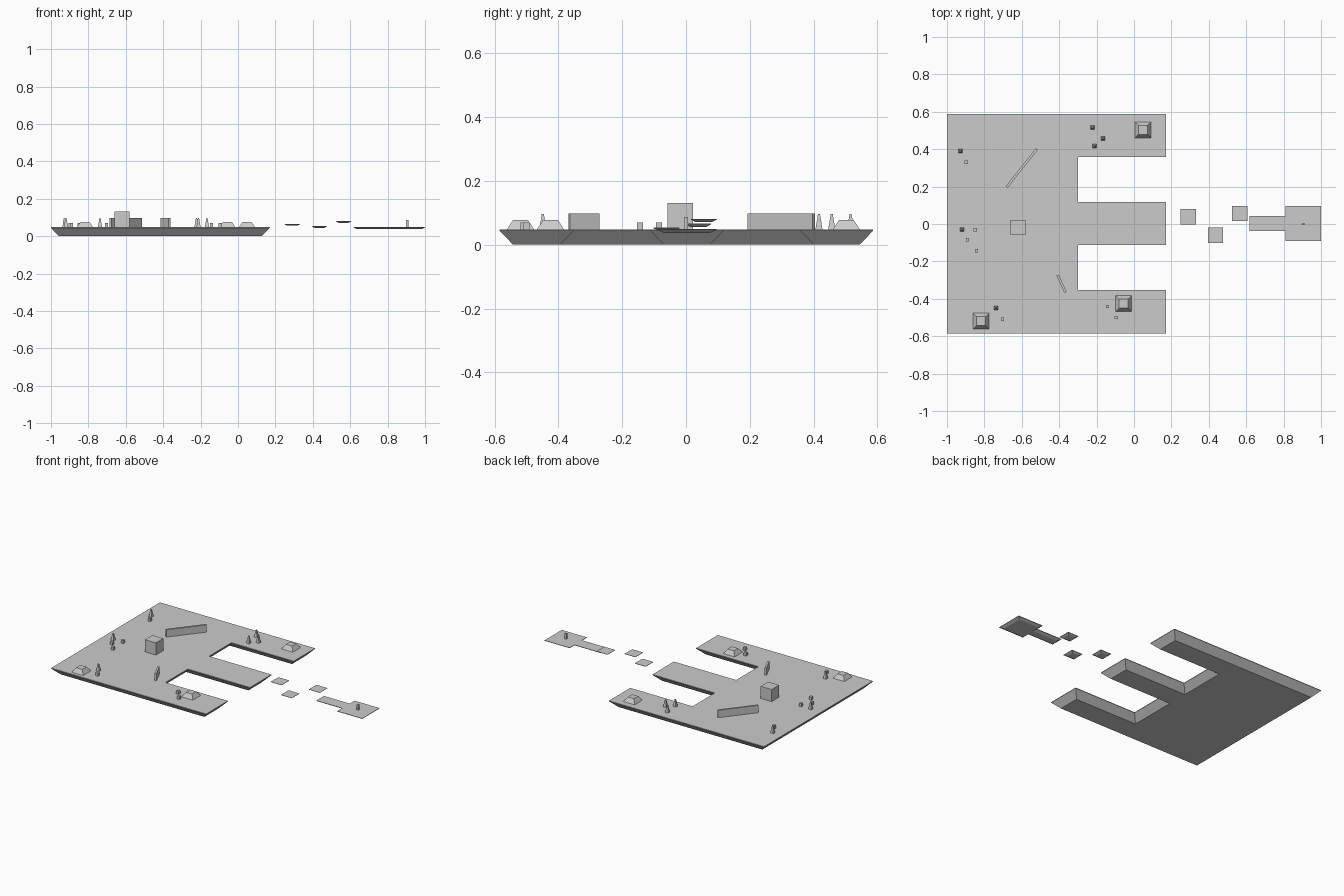
import bpy, bmesh, math
from mathutils import Vector, Matrix

if "Cube" in bpy.data.objects:
    bpy.data.objects.remove(bpy.data.objects["Cube"])

GROUND = 0.048


def finish(name, bm):
    bmesh.ops.recalc_face_normals(bm, faces=bm.faces)
    mesh = bpy.data.meshes.new(name)
    bm.to_mesh(mesh)
    bm.free()
    ob = bpy.data.objects.new(name, mesh)
    bpy.context.collection.objects.link(ob)
    return ob


def inset(points, d):
    """Move every edge of a counter-clockwise outline inwards by d (square corners)."""
    out = []
    for i, p in enumerate(points):
        a = (Vector(p) - Vector(points[i - 1])).normalized()
        b = (Vector(points[(i + 1) % len(points)]) - Vector(p)).normalized()
        out.append(Vector(p) + d * (Vector((-a.y, a.x)) + Vector((-b.y, b.x))))
    return out


def slab(name, outline, top, bottom, d, lip):
    """Flat-topped island with a thin rim and an undercut underside."""
    bm = bmesh.new()
    levels = [(top, 0), (top - lip, 0), (bottom, d)]
    rings = [[bm.verts.new((p[0], p[1], z)) for p in inset(outline, k)] for z, k in levels]
    n = len(outline)
    for u, l in zip(rings, rings[1:]):
        for i in range(n):
            j = (i + 1) % n
            bm.faces.new((u[i], l[i], l[j], u[j]))
    bm.faces.new(rings[0])
    bm.faces.new(rings[-1][::-1])
    return finish(name, bm)


def block(name, x, y, sx, sy, z0, z1, angle=0, taper=1):
    """Box on the ground; taper scales its top."""
    bm = bmesh.new()
    bmesh.ops.create_cube(bm, size=1)
    for v in bm.verts:
        k = taper if v.co.z > 0 else 1
        v.co = Vector((v.co.x * sx * k, v.co.y * sy * k, z1 if v.co.z > 0 else z0))
    bm.transform(Matrix.Translation((x, y, 0)) @ Matrix.Rotation(math.radians(angle), 4, 'Z'))
    return finish(name, bm)


# main island with three arms
slab("main_island", [(-1, -.585), (.17, -.585), (.17, -.352), (-.30, -.352),
                     (-.30, -.112), (.17, -.112), (.17, .118), (-.30, .118),
                     (-.30, .358), (.17, .358), (.17, .587), (-1, .587)],
     GROUND, 0, .043, .004)

# floating stepping stones
for i, (x, y, z) in enumerate([(.29, .038, .066), (.436, -.061, .054), (.565, .056, .081)]):
    h = .041
    slab(f"stepping_stone_{i}", [(x - h, y - h), (x + h, y - h), (x + h, y + h), (x - h, y + h)],
         z, z - .010, .016, .002)

# end platform with its walkway and post
slab("end_platform", [(.617, -.038), (.811, -.038), (.811, -.09), (1, -.09),
                      (1, .096), (.811, .096), (.811, .044), (.617, .044)],
     .05, .037, .02, .003)
block("marker_post", .905, 0, .013, .013, .05, .087)

# central building and angled walls
block("central_building", -.62, -.018, .082, .08, GROUND, .131)
block("long_wall", -.600, .299, .26, .013, GROUND, .098, 51.5)
block("short_wall", -.387, -.32, .102, .013, GROUND, .098, -65)

# sloped mounds
for i, (x, y) in enumerate([(.048, .503), (-.056, -.425), (-.818, -.519)]):
    block(f"mound_{i}", x, y, .085, .085, GROUND, .077, taper=.55)

# pointed trees
for i, (x, y) in enumerate([(-.928, .39), (-.92, -.03), (-.222, .516),
                            (-.166, .457), (-.211, .417), (-.738, -.449)]):
    block(f"tree_{i}", x, y, .022, .022, GROUND, .096, taper=.3)

# small crates
for i, (x, y) in enumerate([(-.896, .33), (-.848, -.03), (-.89, -.085), (-.842, -.144),
                            (-.703, -.51), (-.142, -.441), (-.094, -.5)]):
    block(f"crate_{i}", x, y, .018, .018, GROUND, .07)
